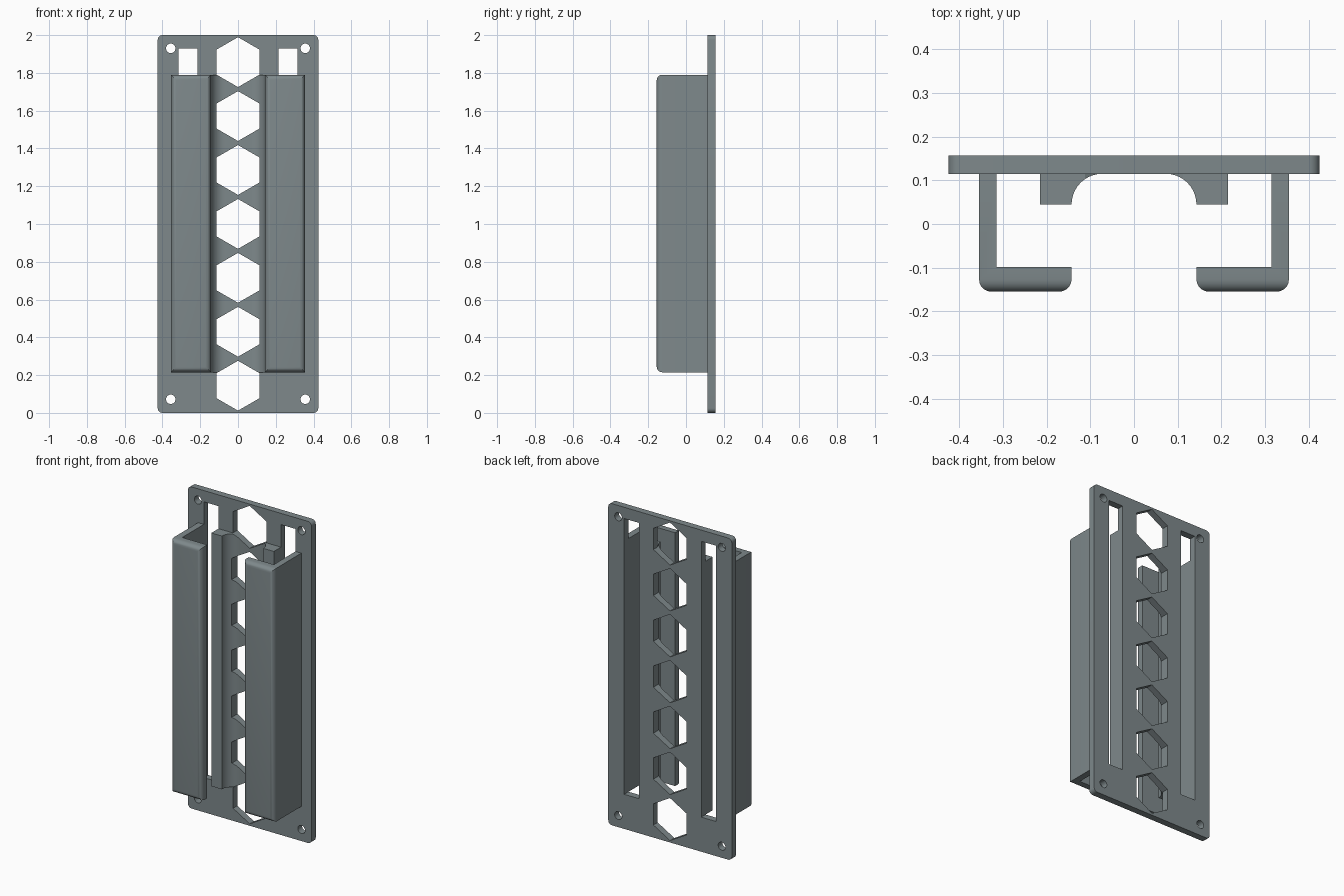
import bpy, bmesh, math

if "Cube" in bpy.data.objects:
    bpy.data.objects.remove(bpy.data.objects["Cube"])

grey = bpy.data.materials.new("slate_grey")
grey.diffuse_color = (0.21, 0.25, 0.26, 1)
grey.use_nodes = True
grey.node_tree.nodes["Principled BSDF"].inputs["Base Color"].default_value = grey.diffuse_color

Z0, Z1 = 0.215, 1.79          # height range of the rails
PLATE_Y0, PLATE_Y1 = 0.115, 0.157


def prism(name, pts, axis, lo, hi):
    """Extrude a 2D outline along y (points are x, z) or z (points are x, y)."""
    bm = bmesh.new()
    place = (lambda p, t: (p[0], t, p[1])) if axis == 'Y' else (lambda p, t: (p[0], p[1], t))
    face = bm.faces.new([bm.verts.new(place(p, lo)) for p in pts])
    ext = bmesh.ops.extrude_face_region(bm, geom=[face])
    moved = [v for v in ext["geom"] if isinstance(v, bmesh.types.BMVert)]
    bmesh.ops.translate(bm, verts=moved, vec=(0, hi - lo, 0) if axis == 'Y' else (0, 0, hi - lo))
    bmesh.ops.recalc_face_normals(bm, faces=bm.faces)
    mesh = bpy.data.meshes.new(name)
    bm.to_mesh(mesh)
    bm.free()
    mesh.materials.append(grey)
    ob = bpy.data.objects.new(name, mesh)
    bpy.context.collection.objects.link(ob)
    return ob


def arc(cx, cy, r, a0, a1, n):
    return [(cx + r * math.cos(math.radians(a0 + (a1 - a0) * i / n)),
             cy + r * math.sin(math.radians(a0 + (a1 - a0) * i / n))) for i in range(n + 1)]


def rect(x0, x1, y0, y1):
    return [(x0, y0), (x1, y0), (x1, y1), (x0, y1)]


def combine(target, other, operation):
    """Apply a boolean and remove the tool object."""
    m = target.modifiers.new("combine", 'BOOLEAN')
    m.operation, m.solver, m.object = operation, 'EXACT', other
    bpy.context.view_layer.objects.active = target
    bpy.ops.object.modifier_apply(modifier=m.name)
    bpy.data.objects.remove(other)


# Back plate with rounded corners
r = 0.025
outline = (arc(0.425 - r, 2 - r, r, 0, 90, 6) + arc(-0.425 + r, 2 - r, r, 90, 180, 6)
           + arc(-0.425 + r, r, r, 180, 270, 6) + arc(0.425 - r, r, r, 270, 360, 6))
plate = prism("slotted_back_plate", outline, 'Y', PLATE_Y0, PLATE_Y1)

for s in (-1, 1):
    # L-shaped outer rail, front face edges rounded
    rail_pts = [(0.315, 0.13), (0.315, -0.098), (0.143, -0.098),
                (0.143, -0.155), (0.355, -0.155), (0.355, 0.13)]
    rail = prism("rail", [(s * x, y) for x, y in rail_pts], 'Z', Z0, Z1)
    bm = bmesh.new()
    bm.from_mesh(rail.data)
    front = [e for e in bm.edges if all(v.co.y < -0.15 for v in e.verts)]
    bmesh.ops.bevel(bm, geom=front, offset=0.028, segments=5, profile=0.5, affect='EDGES')
    bm.to_mesh(rail.data)
    bm.free()
    combine(plate, rail, 'UNION')

    # Inner rib with concave fillet flowing into the plate
    rib_pts = [(0.215, 0.13), (0.215, 0.045)] + arc(0.073, 0.045, 0.07, 0, 90, 10) + [(0.073, 0.13)]
    combine(plate, prism("rib", [(s * x, y) for x, y in rib_pts], 'Z', Z0, Z1), 'UNION')

    # Long slot between rail and rib
    combine(plate, prism("slot", rect(*sorted((s * 0.215, s * 0.315)), Z0, 1.93), 'Y', 0, 0.2), 'DIFFERENCE')

    # Corner screw holes
    for z in (0.072, 1.93):
        hole = prism("hole", arc(s * 0.356, z, 0.025, 0, 345, 23), 'Y', 0.1, 0.2)
        combine(plate, hole, 'DIFFERENCE')

# Column of hexagonal openings
for i in range(7):
    hexagon = prism("hexagon", arc(0, 0.144 + 0.2855 * i, 0.132, 30, 330, 5), 'Y', 0, 0.2)
    combine(plate, hexagon, 'DIFFERENCE')

bpy.ops.object.select_all(action='DESELECT')
plate.select_set(True)
bpy.context.view_layer.objects.active = plate
bpy.ops.object.shade_smooth_by_angle(angle=math.radians(30))
